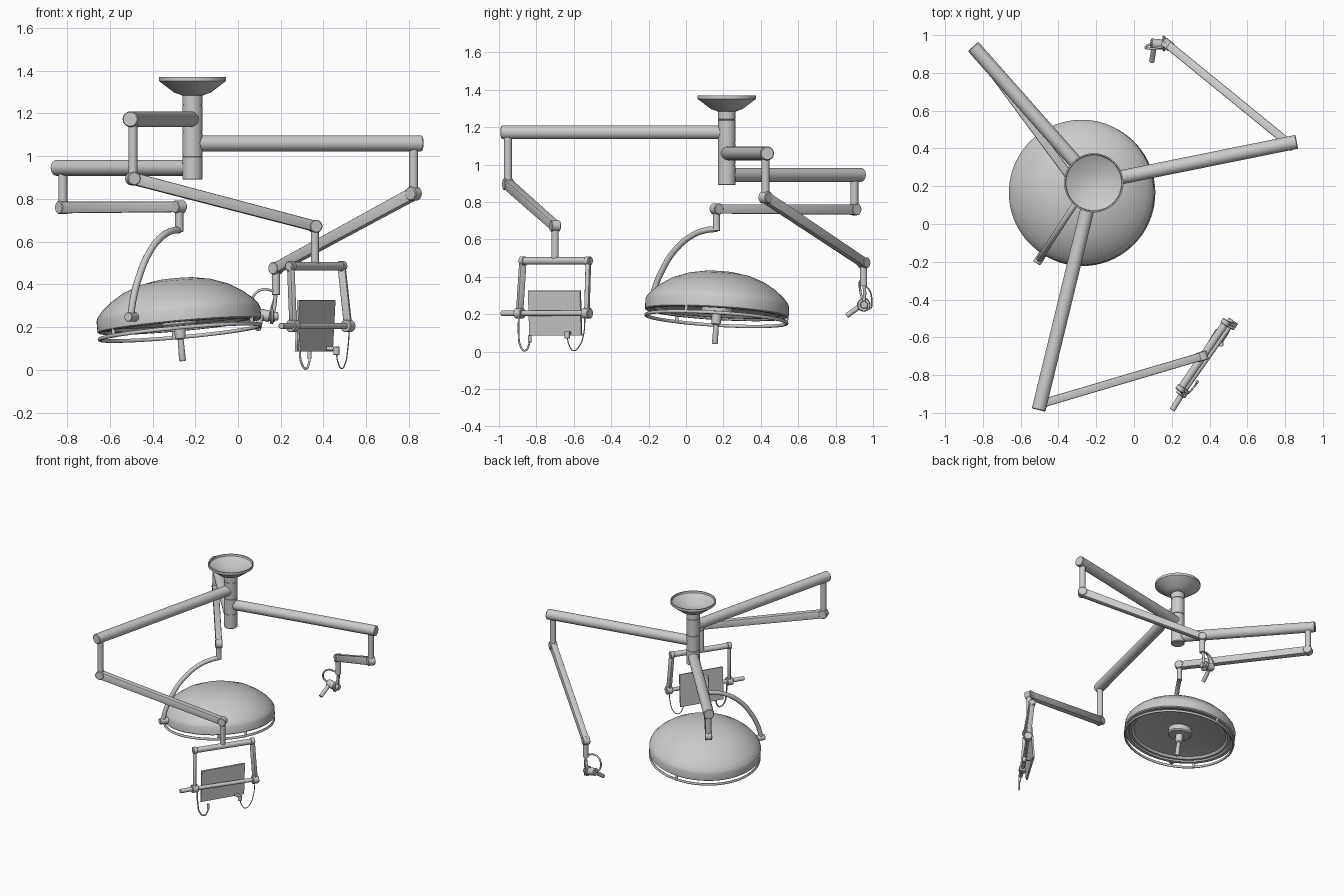
import bpy, bmesh, math
from mathutils import Vector, Matrix

if "Cube" in bpy.data.objects:
    bpy.data.objects.remove(bpy.data.objects["Cube"])

def finish(bm, name, M=None, smooth=True):
    bmesh.ops.recalc_face_normals(bm, faces=bm.faces)
    me = bpy.data.meshes.new(name)
    bm.to_mesh(me)
    bm.free()
    ob = bpy.data.objects.new(name, me)
    bpy.context.collection.objects.link(ob)
    if M is not None:
        ob.matrix_world = M
    if smooth:
        bpy.ops.object.select_all(action='DESELECT')
        ob.select_set(True)
        bpy.context.view_layer.objects.active = ob
        bpy.ops.object.shade_smooth_by_angle(angle=math.radians(35))
    return ob

def lathe(name, prof, M=None, n=48):
    bm = bmesh.new()
    vs = [bm.verts.new((r, 0, z)) for r, z in prof]
    es = [bm.edges.new(p) for p in zip(vs, vs[1:])]
    bmesh.ops.spin(bm, geom=vs + es, cent=(0, 0, 0), axis=(0, 0, 1), angle=2 * math.pi, steps=n)
    bmesh.ops.remove_doubles(bm, verts=bm.verts, dist=1e-5)
    return finish(bm, name, M)

def rod(name, a, b, r, n=32):
    a, b = Vector(a), Vector(b)
    d = b - a
    L, c = d.length, r * 0.12
    M = Matrix.Translation(a) @ d.to_track_quat('Z', 'Y').to_matrix().to_4x4()
    return lathe(name, [(0, 0), (r - c, 0), (r, c), (r, L - c), (r - c, L), (0, L)], M, n)

def box(name, a, b, w, h0, h1, bevel=0.006):
    """Tapered beam from a to b, horizontal width w, end heights h0 and h1."""
    a, b = Vector(a), Vector(b)
    d = (b - a).normalized()
    side = d.cross(Vector((0, 0, 1))).normalized()
    up = side.cross(d)
    bm = bmesh.new()
    for p, h in ((a, h0), (b, h1)):
        for s in (-1, 1):
            for t in (-1, 1):
                bm.verts.new(p + side * s * w / 2 + up * t * h / 2)
    bmesh.ops.convex_hull(bm, input=bm.verts)
    bmesh.ops.dissolve_limit(bm, angle_limit=0.01, verts=bm.verts, edges=bm.edges)
    if bevel:
        bmesh.ops.bevel(bm, geom=bm.edges[:], offset=bevel, segments=2, affect='EDGES', profile=0.5)
    return finish(bm, name)

def tube(name, pts, r):
    cu = bpy.data.curves.new(name, 'CURVE')
    cu.dimensions = '3D'
    cu.bevel_depth, cu.bevel_resolution, cu.use_fill_caps = r, 4, True
    sp = cu.splines.new('BEZIER')
    sp.bezier_points.add(len(pts) - 1)
    for bp, p in zip(sp.bezier_points, pts):
        bp.co = p
        bp.handle_left_type = bp.handle_right_type = 'AUTO'
    ob = bpy.data.objects.new(name, cu)
    bpy.context.collection.objects.link(ob)
    bpy.ops.object.select_all(action='DESELECT')
    ob.select_set(True)
    bpy.context.view_layer.objects.active = ob
    bpy.ops.object.convert(target='MESH')
    bpy.ops.object.shade_smooth_by_angle(angle=math.radians(35))

# Ceiling flange and segmented column
CX, CY = -0.213, 0.218
C = Matrix.Translation((CX, CY, 0))
lathe("ceiling_flange", [(0, 1.285), (0.05, 1.285), (0.085, 1.297), (0.157, 1.352), (0.157, 1.37),
      (0.15, 1.37), (0.147, 1.357), (0.06, 1.31), (0, 1.31)], C, 64)
prof = [(0, 0.89), (0.043, 0.89), (0.047, 0.894)]
for z in (1.0, 1.115, 1.24):
    prof += [(0.047, z - 0.003), (0.044, z - 0.002), (0.044, z + 0.002), (0.047, z + 0.003)]
lathe("column", prof + [(0.047, 1.295), (0, 1.295)], C)

# Three swing arms: horizontal arm, drop post, sprung arm, end post
def arm(name, z, end, drop, low, tip, tip_bottom, h0, h1):
    rod(name + "_boom", (CX, CY, z), (*end, z), 0.037)
    rod(name + "_drop_post", (*drop, z), (*drop, low - 0.025), 0.021)
    a, b = Vector((*drop, low)), Vector(tip)
    box(name + "_spring_arm", a, b, 0.044, h0, h1)
    s = (b - a).cross(Vector((0, 0, 1))).normalized() * 0.025
    rod(name + "_elbow", a - s, a + s, h0 * 0.56)
    rod(name + "_wrist", b - s, b + s, h1 * 0.6)
    rod(name + "_end_post", b + Vector((0, 0, 0.025)), (tip[0], tip[1], tip_bottom), 0.019)

arm("lamp", 0.945, (-0.852, 0.94), (-0.82, 0.90), 0.76, (-0.275, 0.163, 0.763), 0.645, 0.055, 0.05)
arm("camera", 1.06, (0.862, 0.435), (0.822, 0.425), 0.825, (0.178, 0.95, 0.475), 0.35, 0.058, 0.048)
arm("screen", 1.173, (-0.505, -0.985), (-0.492, -0.952), 0.895, (0.36, -0.70, 0.672), 0.49, 0.056, 0.05)

# Surgical lamp head, tilted about the axis of its curved arm
T = Matrix.Translation((-0.275, 0.165, 0.215)) @ \
    Vector((-0.09, 0.06, 1)).to_track_quat('Z', 'Y').to_matrix().to_4x4()
lathe("lamp_dome", [(0, 0.035), (0.2, 0.028), (0.32, 0.012), (0.335, -0.002), (0.35, -0.002), (0.355, -0.012),
      (0.378, -0.012), (0.385, -0.006), (0.385, 0.045), (0.378, 0.062), (0.355, 0.09), (0.31, 0.128),
      (0.25, 0.165), (0.17, 0.195), (0.09, 0.21), (0, 0.215)], T, 72)
lathe("lamp_guard_ring", [(0.378 + 0.008 * math.cos(i * math.pi / 5), -0.04 + 0.009 * math.sin(i * math.pi / 5))
      for i in range(11)], T, 72)
for i in range(3):
    a = math.radians(-22 + 120 * i)
    x, y = 0.376 * math.cos(a), 0.376 * math.sin(a)
    rod("ring_bracket", T @ Vector((x, y, -0.048)), T @ Vector((x, y, 0.0)), 0.009, 16)
lathe("lamp_hub", [(0, -0.012), (0.075, -0.012), (0.082, -0.004), (0.082, 0.035), (0, 0.035)], T)
lathe("lamp_handle", [(0, -0.175), (0.013, -0.175), (0.016, -0.17), (0.014, -0.075), (0.024, -0.068),
      (0.026, -0.05), (0.026, 0), (0, 0)], T, 32)
arc = [(0, 0.655), (0.12, 0.652), (0.35, 0.625), (0.62, 0.548), (0.83, 0.435), (0.95, 0.33), (1, 0.25)]
tube("lamp_curved_arm", [(-0.275 - 0.227 * s, 0.163 - 0.35 * s, z) for s, z in arc], 0.016)
rod("lamp_hinge", (-0.515, -0.208, 0.247), (-0.478, -0.15, 0.247), 0.022)

# Small camera head with handle and cable
tube("camera_hook", [(0.178, 0.95, 0.37), (0.172, 0.955, 0.31), (0.165, 0.95, 0.26)], 0.009)
rod("camera_body", (0.09, 0.955, 0.262), (0.15, 0.95, 0.25), 0.027)
rod("camera_rear", (0.14, 0.95, 0.25), (0.188, 0.952, 0.25), 0.02)
rod("camera_collar", (0.15, 0.95, 0.25), (0.166, 0.951, 0.25), 0.036)
rod("camera_handle", (0.108, 0.945, 0.255), (0.094, 0.86, 0.192), 0.014)
tube("camera_cable", [(0.165, 0.94, 0.37), (0.11, 0.93, 0.375), (0.07, 0.93, 0.34), (0.065, 0.94, 0.29),
     (0.09, 0.955, 0.262)], 0.006)
tube("camera_rear_cable", [(0.18, 0.955, 0.36), (0.165, 0.985, 0.32), (0.155, 0.992, 0.27), (0.165, 0.985, 0.23),
     (0.175, 0.955, 0.24)], 0.004)

# Screen yoke: crossbar, two legs with pivots, lower bar with grip
rod("yoke_crossbar", (0.238, -0.885, 0.485), (0.495, -0.51, 0.485), 0.02)
U = Vector((0.57, 0.822, 0))
for top, low in (((0.247, -0.872, 0.485), (0.258, -0.89, 0.205)),
                 ((0.485, -0.522, 0.485), (0.515, -0.53, 0.205))):
    box("yoke_leg", top, low, 0.024, 0.036, 0.036, 0.005)
    p = Vector(low)
    rod("leg_pivot", p - U * 0.022, p + U * 0.022, 0.029)
    t = Vector(top)
    rod("leg_top_cap", t - U * 0.014, t + U * 0.014, 0.025)
rod("lower_bar", (0.25, -0.905, 0.205), (0.525, -0.515, 0.205), 0.014)
rod("screen_grip", (0.202, -0.985, 0.205), (0.258, -0.895, 0.205), 0.015)

# Flat screen panel, leaning slightly
box("screen_panel", (0.353, -0.698, 0.326), (0.368, -0.703, 0.086), 0.1, 0.1, 0.1, 0).hide_render = False
bpy.data.objects.remove(bpy.data.objects["screen_panel"])
bm = bmesh.new()
bmesh.ops.create_cube(bm, size=1)
bmesh.ops.scale(bm, vec=(0.325, 0.012, 0.24), verts=bm.verts)
finish(bm, "screen_panel", Matrix.Translation((0.361, -0.70, 0.206)) @
       Matrix.Rotation(math.atan2(0.28, 0.17), 4, 'Z') @ Matrix.Rotation(0.06, 4, 'X'), False)

# Two looped cables with plugs below the screen
tube("screen_cable_a", [(0.28, -0.893, 0.2), (0.288, -0.895, 0.1), (0.298, -0.885, 0.03), (0.318, -0.862, 0.005),
     (0.332, -0.842, 0.03), (0.335, -0.835, 0.075)], 0.005)
tube("screen_cable_b", [(0.522, -0.54, 0.2), (0.513, -0.548, 0.09), (0.502, -0.57, 0.03), (0.485, -0.6, 0.006),
     (0.468, -0.625, 0.035), (0.46, -0.636, 0.085)], 0.003)
rod("plug_a", (0.335, -0.835, 0.05), (0.335, -0.835, 0.088), 0.009, 16)
rod("plug_b", (0.461, -0.635, 0.07), (0.46, -0.636, 0.108), 0.014, 16)
box("plug_link", (0.46, -0.636, 0.1), (0.415, -0.622, 0.1), 0.018, 0.018, 0.018, 0.003)
